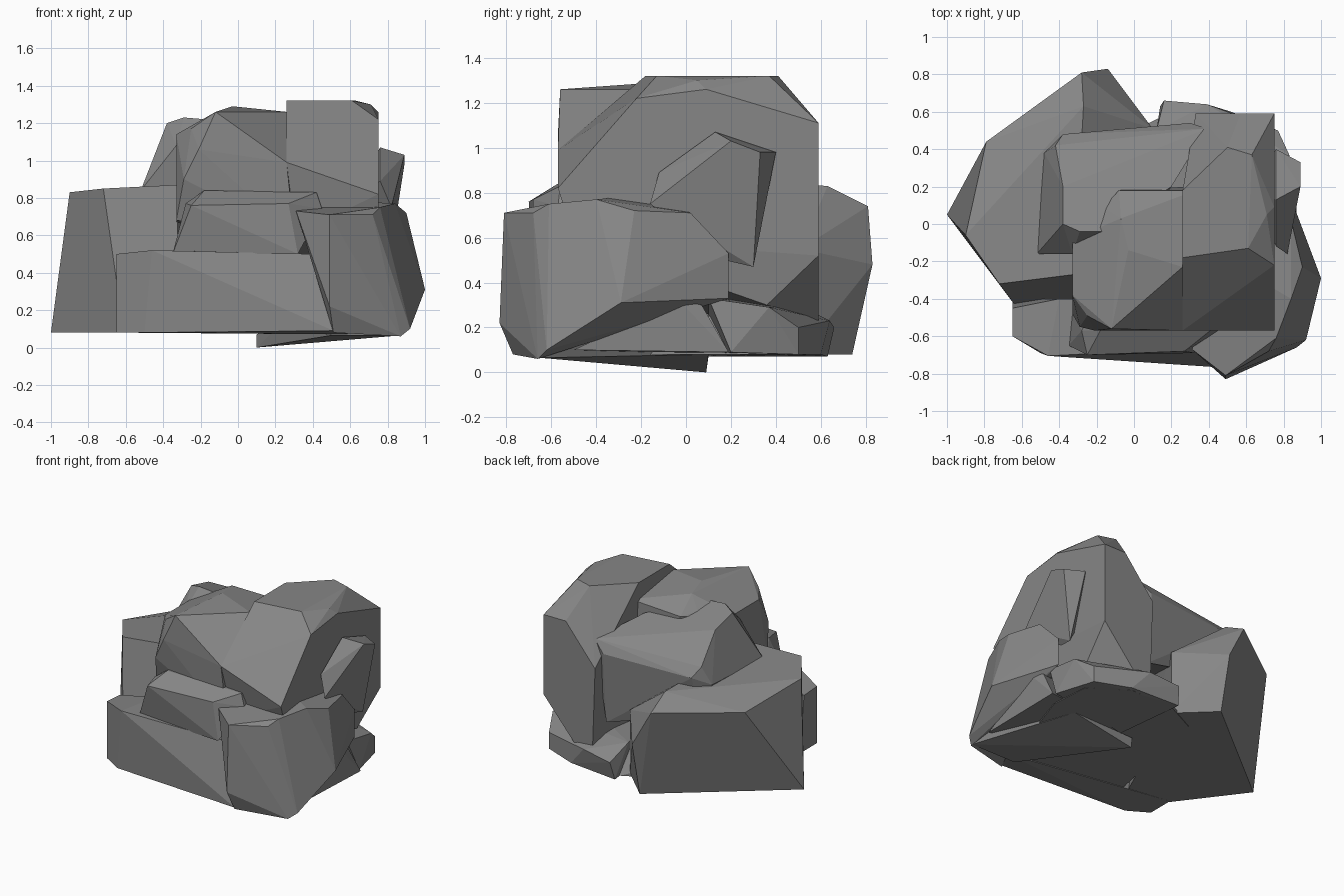
import bpy, bmesh, math

stone = bpy.data.materials.new("dark_stone")
stone.diffuse_color = (.24, .24, .24, 1)


def rock(name, *corners):
    """Faceted boulder: convex hull around a few corner points."""
    bm = bmesh.new()
    for c in corners:
        bm.verts.new(c)
    res = bmesh.ops.convex_hull(bm, input=bm.verts)
    loose = {v for v in res["geom_interior"] if isinstance(v, bmesh.types.BMVert)}
    loose |= {v for v in bm.verts if not v.link_faces}
    bmesh.ops.delete(bm, geom=list(loose), context='VERTS')
    # merge nearly coplanar triangles into broad facets
    bmesh.ops.dissolve_limit(bm, angle_limit=math.radians(4),
                             verts=bm.verts, edges=bm.edges)
    bmesh.ops.recalc_face_normals(bm, faces=bm.faces)
    me = bpy.data.meshes.new(name)
    bm.to_mesh(me)
    bm.free()
    me.materials.append(stone)
    ob = bpy.data.objects.new(name, me)
    bpy.context.collection.objects.link(ob)
    return ob


# large flat-topped boulder, left and back
rock("left_back_boulder",
     (-1, .05, .08), (-.14, .74, .08), (-.14, .83, .48), (-.28, .81, .74),
     (-.79, .44, .74), (-.9, -.06, .83), (-.72, -.32, .85), (-.27, .63, .83),
     (-.32, -.27, .87), (-.61, -.47, .08), (.1, .51, .55), (.1, .51, .08),
     (-.33, -.45, .08))

# low slab along the front
rock("front_slab",
     (-.65, -.6, .08), (-.65, -.4, .08), (-.65, -.45, .49), (-.65, -.6, .5),
     (-.46, -.705, .52), (-.5, -.69, .08), (.4, -.66, .5), (0, -.71, .08),
     (.51, -.77, .09), (.4, -.4, .5), (-.4, -.4, .52), (.6, -.6, .07))

# ledge resting on the slab
rock("front_ledge",
     (-.35, -.65, .5), (-.33, -.45, .5), (-.25, -.7, .76), (.27, -.68, .77),
     (.32, -.69, .5), (-.28, -.57, .77), (-.18, -.57, .84), (.42, -.56, .83),
     (.45, -.57, .74), (-.18, -.4, .84), (.42, -.4, .83))

# big block, right front, with its base wedge reaching the ground
rock("right_front_boulder",
     (.31, -.67, .73), (.49, -.81, .71), (.49, -.83, .22), (.51, -.77, .08),
     (.72, -.68, .71), (.76, -.61, .75), (.84, -.4, .77), (.87, -.66, .06),
     (.92, -.62, .1), (1, -.29, .31), (.9, -.23, .72), (.84, .02, .71),
     (.82, .19, .53), (.82, .19, .33), (.5, -.2, .79), (.4, -.4, .76))
rock("base_wedge",
     (.1, .09, 0), (.1, .1, .07), (.5, -.65, .065), (.65, -.65, .06),
     (.87, -.65, .065), (.6, .1, .08), (.8, -.3, .2), (.3, -.3, .2))

# hidden core slab closing the underside
rock("underside_slab",
     (-.11, -.3, .07), (-.1, .45, .075), (.14, .57, .075), (.5, .58, .075),
     (.76, .4, .08), (.78, .1, .08), (.55, -.6, .075), (-.3, -.5, .08),
     (-.2, .4, .2), (.3, .5, .25), (.7, .3, .25), (.6, -.4, .25),
     (-.2, -.4, .25))

# low stones under the right and back
rock("right_low_stone",
     (.85, -.5, .1), (.87, -.03, .32), (.85, .07, .3), (.87, .19, .09),
     (.5, -.4, .1), (.5, .15, .08), (.5, 0, .32))
rock("back_low_stone",
     (.14, .63, .07), (.16, .66, .2), (.39, .64, .23), (.12, .5, .3),
     (.52, .6, .08), (.77, .5, .08), (.77, .5, .2), (.83, .37, .29),
     (.82, .1, .33), (.85, .2, .09), (.2, .1, .07), (.2, .1, .3))

# tallest boulder
rock("tall_boulder",
     (.26, -.18, 1.32), (.61, -.13, 1.32), (.75, -.22, 1.22), (.75, .09, 1.26),
     (.71, .05, 1.3), (.63, .37, 1.32), (.5, .41, 1.32), (.26, .18, 1.32),
     (.75, .59, 1.11), (.57, .59, 1.11), (.33, .59, .82), (.26, -.57, .99),
     (.75, -.57, .82), (.75, -.5, .6), (.3, -.5, .6), (.75, .59, .52),
     (.72, .36, .3), (.5, .59, .23), (.35, .59, .25), (.3, .2, .2))

# jutting stone on the right side
rock("right_side_stone",
     (.76, .13, 1.07), (.89, .2, 1.03), (.89, .33, .98), (.76, .4, .98),
     (.82, -.16, .75), (.76, -.12, .89), (.81, .3, .47), (.78, .17, .5),
     (.6, .2, .8))

# upper boulder in the middle
rock("upper_front_boulder",
     (-.12, -.56, 1.26), (.26, -.23, 1.26), (-.03, -.14, 1.29),
     (-.07, .03, 1.27), (-.15, .08, 1.18), (-.08, .18, 1.16), (.33, .18, 1.18),
     (-.25, -.49, 1.17), (-.29, -.55, .9), (-.21, -.57, 1.06), (.26, -.57, .99),
     (-.33, -.38, 1.14), (-.33, -.08, 1.14), (-.33, -.1, .66),
     (-.33, -.48, .68), (.3, -.56, .6), (.3, .2, .7))

# upper boulder at the back left
rock("upper_back_boulder",
     (-.52, -.16, .84), (-.48, .38, .84), (-.42, .42, .97), (-.38, .2, 1.15),
     (-.38, .0, 1.2), (-.29, -.04, 1.23), (-.17, -.04, 1.22), (-.38, .48, .9),
     (.3, .54, .92), (.39, .51, 1.0), (.2, .2, 1.12), (-.33, -.16, 1.08),
     (-.4, .4, .6), (.3, .5, .4), (0, -.1, .7))
